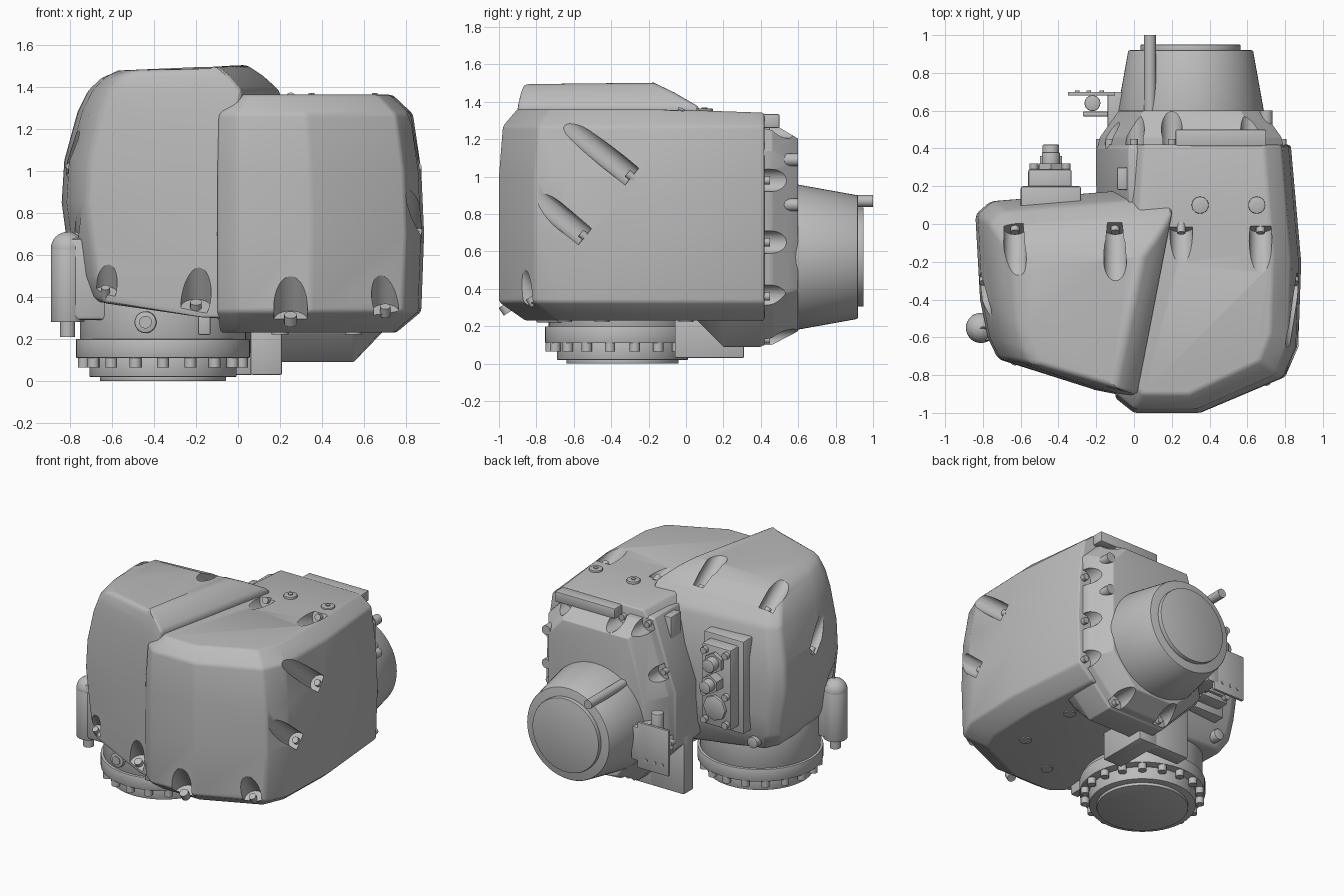
import bpy, bmesh, math
from mathutils import Vector, Matrix

old = bpy.data.objects.get("Cube")
if old:
    bpy.data.objects.remove(old)

grey = bpy.data.materials.new("mid grey")
grey.use_nodes = True
grey.diffuse_color = (0.5, 0.5, 0.5, 1)
grey.node_tree.nodes["Principled BSDF"].inputs["Base Color"].default_value = (0.5, 0.5, 0.5, 1)

parts, cutters = [], []


def finish(name, bm, bevel=0, segments=2, keep=True):
    bmesh.ops.recalc_face_normals(bm, faces=bm.faces)
    mesh = bpy.data.meshes.new(name)
    bm.to_mesh(mesh)
    bm.free()
    mesh.materials.append(grey)
    ob = bpy.data.objects.new(name, mesh)
    bpy.context.collection.objects.link(ob)
    if bevel:
        mod = ob.modifiers.new("bevel", "BEVEL")
        mod.width, mod.segments = bevel, segments
        mod.limit_method, mod.angle_limit = "ANGLE", math.radians(22)
    if keep:
        parts.append(ob)
    return ob


def loft(name, rings, bevel=0, segments=3):
    bm = bmesh.new()
    loops = [[bm.verts.new(p) for p in ring] for ring in rings]
    n = len(loops[0])
    for a, b in zip(loops, loops[1:]):
        for i in range(n):
            j = (i + 1) % n
            bm.faces.new((a[i], a[j], b[j], b[i]))
    bm.faces.new(loops[0])
    bm.faces.new(loops[-1])
    return finish(name, bm, bevel, segments)


def box(name, x, y, z, bevel=0.008):
    bm = bmesh.new()
    bmesh.ops.create_cube(bm, size=1)
    for v in bm.verts:
        v.co = [lo + (c + 0.5) * (hi - lo) for c, (lo, hi) in zip(v.co, (x, y, z))]
    return finish(name, bm, bevel)


def cyl(name, a, b, r, r2=None, n=32, bevel=0, keep=True):
    a, b = Vector(a), Vector(b)
    turn = (b - a).to_track_quat("Z", "Y").to_matrix().to_4x4()
    bm = bmesh.new()
    bmesh.ops.create_cone(bm, cap_ends=True, segments=n, radius1=r,
                          radius2=r if r2 is None else r2, depth=(b - a).length,
                          matrix=Matrix.Translation((a + b) / 2) @ turn)
    return finish(name, bm, bevel, keep=keep)


def bore(targets, point, direction, r=0.06):
    """Slanted screw recess with a flat floor and a screw standing on it."""
    p, d = Vector(point), Vector(direction).normalized()
    cut = cyl("recess_cutter", p, p + d * 0.6, r, keep=False)
    cut.hide_render = True
    cutters.append(cut)
    for ob in targets:
        mod = ob.modifiers.new("recess", "BOOLEAN")
        mod.operation, mod.solver, mod.object = "DIFFERENCE", "EXACT", cut
    cyl("recess_screw", p - d * 0.02, p + d * 0.03, r * 0.38, n=16)


# Main cover: plan outline stacked in height; the last value draws in the left edge
plan = [(0, -1), (.35, -1), (.8, -.81), (.87, -.65), (.885, -.2),
        (.83, .42), (.0, .42), (-.1, -.92)]
levels = [(.23, .85, .9, 0), (.33, .985, 1, 0), (.7, 1, 1, 0), (1, .985, 1, 0),
          (1.27, .94, .985, 0), (1.362, .83, .93, .05)]
body = loft("main_cover", [[(x * sx + (pull if x < .1 else 0), .42 + (y - .42) * sy,
                             z - (.02 if pull and y > 0 else 0))
                            for x, y in plan] for z, sx, sy, pull in levels], .016)

# Raised side hood: its right flank slopes down onto the main cover
plan = [(-.84, .05), (-.76, .12), (.22, .2), (0, -.92), (-.2, -.88),
        (-.72, -.715), (-.775, -.6), (-.815, -.4)]
levels = [(.29, .88, .92, 0), (.5, .94, .98, 0), (.66, .97, 1, 0), (.85, 1, 1, 0),
          (1.05, .985, 1, 0), (1.28, .91, .945, 0), (1.38, .85, .86, .02),
          (1.45, .77, .74, -.04), (1.49, .68, .63, -.1)]


def hood_point(x, y, z, sx, sy, shift):
    lip = max(0, -x - .5) * .35 if z == levels[0][0] else 0
    tilt = .025 * x + .008 if z == levels[-1][0] else 0
    return x * sx + (shift if x >= 0 else 0), -.8 + (y + .8) * sy, z + lip + tilt


hood = loft("side_hood", [[hood_point(x, y, *level) for x, y in plan]
                          for level in levels], .025)

# Rear housing: a thick joint rim, then a chamfered taper
outline = [(-.2, .4), (-.2, .8), (-.03, 1.3), (.65, 1.3), (.8, 1.15),
           (.8, .35), (.55, .09), (.1, .09)]


def rear_ring(y, sx=1, sz=1, low=0):
    return [(.3 + (x - .3) * sx, y, max(low, .65 + (z - .65) * sz)) for x, z in outline]


housing = loft("rear_housing", [rear_ring(.06, .98, .98, .23), rear_ring(.2), rear_ring(.4),
                                rear_ring(.41, .985, .985), rear_ring(.46, .96, .98),
                                rear_ring(.6, .76, .85)], .012)
box("rear_top_tab", (.22, .7), (.4, .5), (1.26, 1.335))
box("joint_fin", (-.09, -.03), (.18, .3), (.8, 1.28))
box("joint_foot", (.06, .21), (-.06, .31), (.03, .3))
box("joint_foot_side", (-.2, .07), (.2, .31), (.03, .45))

# Round rear neck
cyl("rear_neck", (.3, .53, .57), (.3, .92, .57), .4, .33, 64, .008)
cyl("neck_cap", (.3, .9, .57), (.3, .95, .57), .265, n=64, bevel=.005)
cyl("neck_pin", (.085, .55, .87), (.085, 1, .87), .032, n=20)
for z in (1.09, .85):
    cyl("housing_screw", (.7, .42, z), (.7, .6, z), .034, n=20)

# Screw recesses: front edge, top seam, flanks and rear housing
for x, y, z, r, ob in ((-.63, -.715, .42, .055, hood), (-.2, -.84, .35, .072, hood),
                       (.25, -.96, .29, .08, body), (.7, -.82, .33, .065, body)):
    bore([ob], (x, y, z), (0, -.65, 1), r)
for x, z, rise in ((-.63, 1.34, .75), (-.1, 1.36, .75), (.25, 1.34, .4), (.67, 1.33, .4)):
    bore([hood, body], (x, -.02, z), (0, -1, rise), .06)
for y, z in ((-.29, 1.0), (-.54, .68)):
    bore([body], (.85, y, z), (.03, -.8, .65))
    bore([hood], (-.8, y, z), (-.01, -.7, .7), .05)
for z in (.98, .65, .36):
    bore([housing], (.785, .42, z), (0, 1, 0))
for x in (0, .2, .62):
    bore([housing], (x, .42, 1.26), (0, 1, 0), .055)
for x, z in ((-.13, .95), (-.18, .45), (.15, .13), (.52, .13)):
    bore([housing], (x, .42, z), (0, 1, 0), .055)

# Mounting flange underneath
cx, cy = -.357, -.34
for name, low, high, r in (("flange_face", 0, .03, .3), ("flange_step", .02, .12, .35),
                           ("flange_plate", .11, .2, .413), ("flange_collar", .19, .45, .395)):
    cyl(name, (cx, cy, low), (cx, cy, high), r, n=64, bevel=.005)
for i in range(18):
    a = math.tau * (i + .5) / 18
    x, y = cx + .382 * math.cos(a), cy + .382 * math.sin(a)
    cyl("flange_bolt", (x, y, .065), (x, y, .13), .028, n=16)

# Lower fittings
cyl("front_port", (-.44, -.76, .28), (-.44, -.45, .28), .052, bevel=.008)
cyl("front_port_core", (-.44, -.768, .28), (-.44, -.7, .28), .03)
box("front_stop", (-.19, -.13), (-.8, -.6), (.22, .34))
cyl("side_plug", (-.81, -.55, .28), (-.81, -.55, .63), .08, bevel=.006)
bm = bmesh.new()
bmesh.ops.create_uvsphere(bm, u_segments=32, v_segments=16, radius=.08,
                          matrix=Matrix.Translation((-.81, -.55, .63)))
finish("side_plug_dome", bm)
box("side_plug_mount", (-.81, -.6), (-.62, -.48), (.29, .68), .02)
cyl("side_plug_tip", (-.81, -.55, .21), (-.81, -.55, .3), .036, n=20)

# Connector panel on the back of the hood
box("panel_base", (-.6, -.28), (.04, .2), (.53, 1.2), .012)
box("panel_block", (-.56, -.33), (.15, .29), (.58, 1.16), .012)
for z, reach, r in ((1.05, .38, .06), (.91, .42, .055)):
    cyl("connector_collar", (-.44, .27, z), (-.44, reach - .06, z), r + .012, n=6)
    cyl("connector", (-.44, .27, z), (-.44, reach, z), r * .8, n=24, bevel=.006)
cyl("blank_cover", (-.44, .27, .72), (-.44, .31, .72), .09, n=8, bevel=.006)
for x in (-.53, -.36):
    for z in (.62, .82, 1.12):
        cyl("panel_screw", (x, .26, z), (x, .32, z), .024, n=16)
cyl("back_screw", (-.62, .05, .45), (-.62, .13, .45), .04, n=20, bevel=.005)

# Bracket beside the neck
box("bracket_plate", (-.35, -.1), (.68, .7), (.35, .68), .004)
box("bracket_arm", (-.27, -.02), (.57, .595), (.4, .62), .004)
box("bracket_side", (-.14, -.05), (.5, .7), (.4, .64), .006)
cyl("bracket_fitting", (-.22, .64, .5), (-.22, .64, .76), .042, n=24, bevel=.006)
for x in (-.3, -.24, -.17):
    cyl("bracket_rivet", (x, .69, .42), (x, .706, .42), .012, n=12)

# Flush screws on top and below
for x in (.35, .65):
    cyl("top_screw", (x, .1, 1.33), (x, .1, 1.364), .045, n=24, bevel=.004)
    cyl("top_screw_core", (x, .1, 1.35), (x, .1, 1.37), .016, n=6)
for x, y in ((.2, -.65), (.55, -.45), (.55, .0)):
    cyl("under_screw", (x, y, .222), (x, y, .26), .04, n=24)

# Apply modifiers, drop the cutters and shade
for ob in parts:
    bpy.context.view_layer.objects.active = ob
    for mod in list(ob.modifiers):
        bpy.ops.object.modifier_apply(modifier=mod.name)
for cut in cutters:
    bpy.data.objects.remove(cut)
bpy.ops.object.select_all(action="DESELECT")
for ob in parts:
    ob.select_set(True)
bpy.context.view_layer.objects.active = body
bpy.ops.object.shade_smooth_by_angle(angle=math.radians(25))
